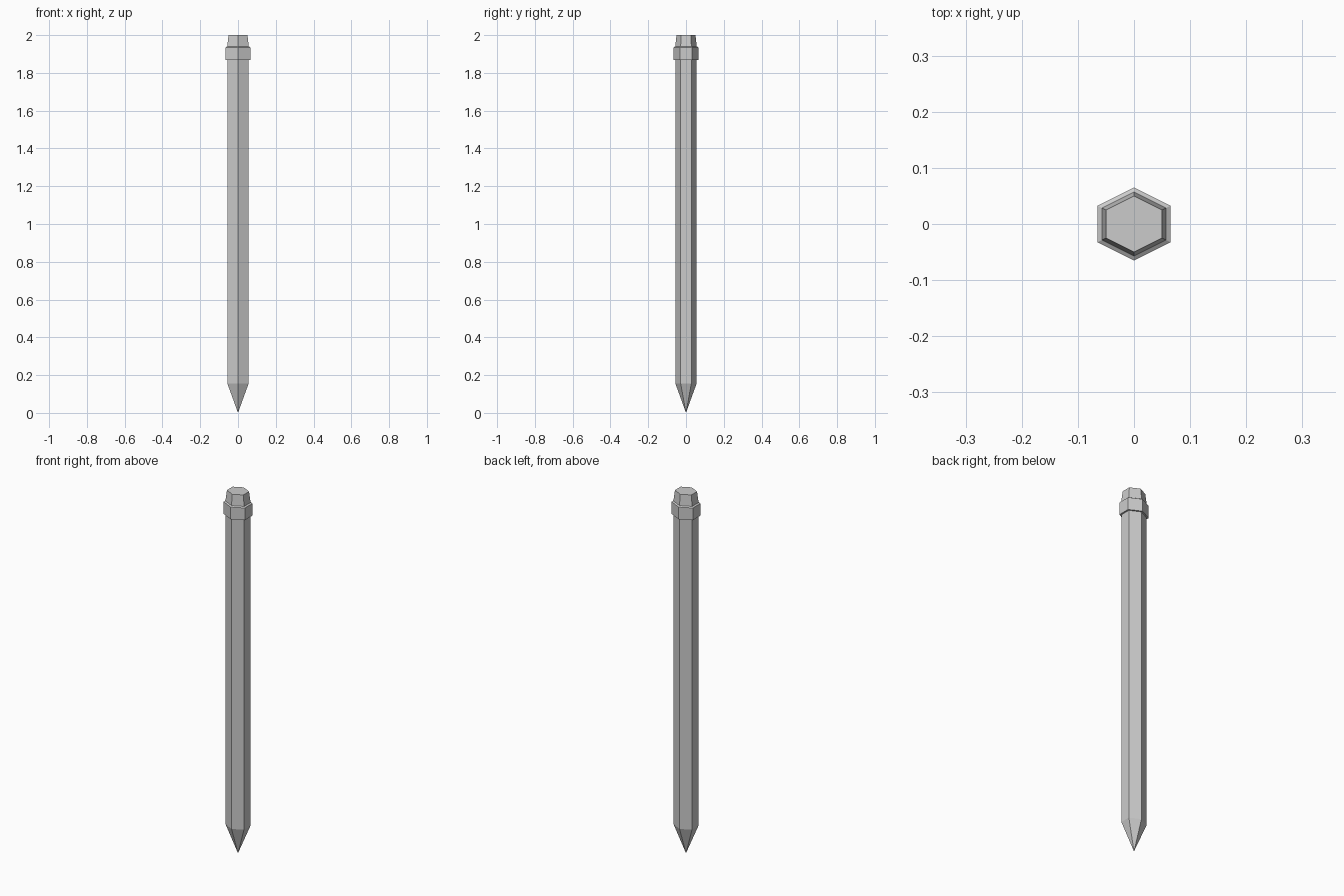
import bpy
import bmesh
import math

cube = bpy.data.objects.get("Cube")
if cube:
    bpy.data.objects.remove(cube, do_unlink=True)

grey = bpy.data.materials.new("plain grey")
grey.use_nodes = True
colour = (0.6, 0.6, 0.6, 1)
grey.diffuse_color = colour
grey.node_tree.nodes["Principled BSDF"].inputs["Base Color"].default_value = colour

SIDES = 6
WIDEN = 1 / math.cos(math.pi / SIDES)  # makes the hexagon as wide as it is deep


def hex_part(name, profile):
    """Stack hexagonal rings of (radius, height); radius 0 makes a point."""
    bm = bmesh.new()
    rings = []
    for radius, z in profile:
        if radius == 0:
            rings.append([bm.verts.new((0, 0, z))] * SIDES)
            continue
        angles = [math.pi / 2 + math.tau * i / SIDES for i in range(SIDES)]
        rings.append([bm.verts.new((radius * WIDEN * math.cos(a),
                                    radius * math.sin(a), z)) for a in angles])
    for low, high in zip(rings, rings[1:]):
        for i in range(SIDES):
            j = (i + 1) % SIDES
            corners = dict.fromkeys((low[i], low[j], high[j], high[i]))
            bm.faces.new(list(corners))
    # Close open ends with two halves split along the depth axis
    for ring in (rings[0], rings[-1]):
        if ring[0] is not ring[1]:
            bm.faces.new(ring[:4])
            bm.faces.new(ring[3:] + ring[:1])
    bmesh.ops.recalc_face_normals(bm, faces=bm.faces)
    mesh = bpy.data.meshes.new(name)
    bm.to_mesh(mesh)
    bm.free()
    mesh.materials.append(grey)
    obj = bpy.data.objects.new(name, mesh)
    bpy.context.collection.objects.link(obj)
    return obj


# Long shaft sharpened to a point at the bottom
hex_part("pointed_shaft", [(0, 0), (0.056, 0.155), (0.056, 1.88)])
# Wider band near the top
hex_part("collar", [(0.056, 1.868), (0.065, 1.868), (0.065, 1.935), (0.057, 1.94)])
# Tapered end above the band
hex_part("end_cap", [(0.057, 1.93), (0.057, 1.94), (0.05, 2.0)])
